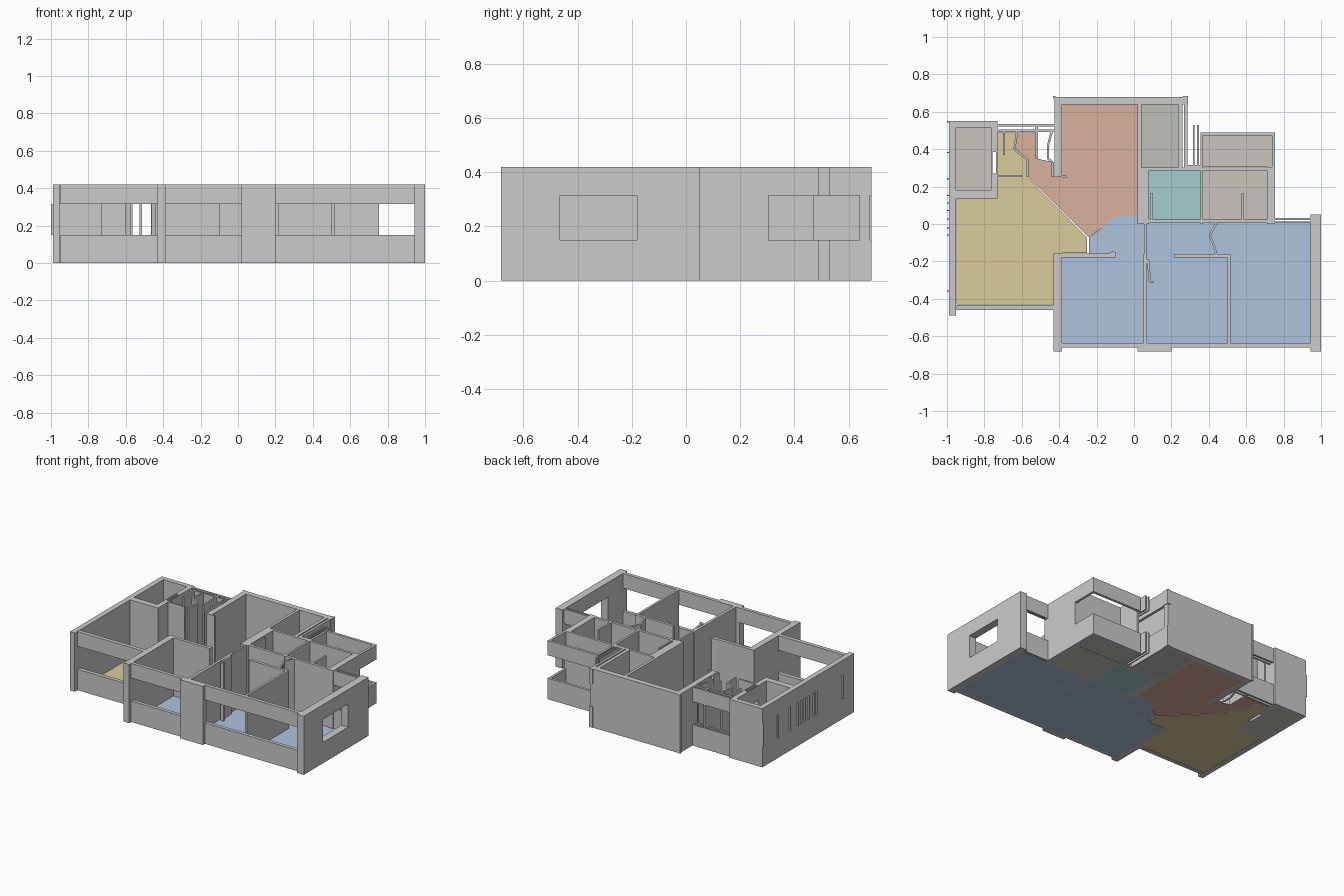
import bpy, bmesh
from mathutils import Vector, Matrix

if "Cube" in bpy.data.objects:
    bpy.data.objects.remove(bpy.data.objects["Cube"])

H, SILL, HEAD = 0.42, 0.15, 0.315


def finish(name, bm):
    bmesh.ops.recalc_face_normals(bm, faces=bm.faces)
    me = bpy.data.meshes.new(name)
    bm.to_mesh(me)
    bm.free()
    ob = bpy.data.objects.new(name, me)
    bpy.context.collection.objects.link(ob)
    return ob


def add_box(bm, x0, x1, y0, y1, z0, z1):
    m = Matrix.Translation(((x0 + x1) / 2, (y0 + y1) / 2, (z0 + z1) / 2)) @ \
        Matrix.Diagonal((x1 - x0, y1 - y0, z1 - z0, 1))
    bmesh.ops.create_cube(bm, size=1, matrix=m)


def wall(name, x0, x1, y0, y1, z0=0, z1=H):
    bm = bmesh.new()
    add_box(bm, x0, x1, y0, y1, z0, z1)
    return finish(name, bm)


def window_wall(name, x0, x1, y0, y1):
    # parapet below and lintel above one open strip
    bm = bmesh.new()
    add_box(bm, x0, x1, y0, y1, 0, SILL)
    add_box(bm, x0, x1, y0, y1, HEAD, H)
    return finish(name, bm)


def prism(bm, pts, z0, z1):
    f = bm.faces.new([bm.verts.new((x, y, z0)) for x, y in pts])
    r = bmesh.ops.extrude_face_region(bm, geom=[f])
    vs = [v for v in r["geom"] if isinstance(v, bmesh.types.BMVert)]
    bmesh.ops.translate(bm, vec=(0, 0, z1 - z0), verts=vs)


def thin_wall(name, pts, t=0.012):
    # thin partition following a bent line
    bm = bmesh.new()
    for a, b in zip(pts, pts[1:]):
        a, b = Vector(a), Vector(b)
        d = (b - a).normalized()
        n = Vector((-d.y, d.x)) * t / 2
        prism(bm, [a - n, b - n, b + n, a + n], 0, H)
    return finish(name, bm)


def floor(name, color, pts):
    bm = bmesh.new()
    prism(bm, pts, 0, 0.004)
    ob = finish(name, bm)
    mat = bpy.data.materials.get(color[0]) or bpy.data.materials.new(color[0])
    mat.diffuse_color = (*color[1], 1)
    mat.use_nodes = True
    mat.node_tree.nodes["Principled BSDF"].inputs["Base Color"].default_value = mat.diffuse_color
    ob.data.materials.append(mat)


def rect(x0, x1, y0, y1):
    return [(x0, y0), (x1, y0), (x1, y1), (x0, y1)]


# floors
BLUE = ("blue", (0.42, 0.55, 0.73))
YELLOW = ("yellow", (0.70, 0.60, 0.33))
RED = ("red", (0.70, 0.44, 0.34))
TEAL = ("teal", (0.35, 0.62, 0.62))
BEIGE = ("beige", (0.60, 0.56, 0.51))
SAGE = ("sage", (0.51, 0.53, 0.48))
floor("bedroom_floor", BLUE, [
    (-0.385, -0.635), (0.945, -0.635), (0.945, 0.01), (0.02, 0.01), (0.02, 0.045),
    (-0.10, 0.045), (-0.17, -0.02), (-0.24, -0.07), (-0.24, -0.16), (-0.385, -0.16)])
floor("living_floor", YELLOW, [
    (-0.95, -0.43), (-0.4, -0.43), (-0.4, -0.155), (-0.25, -0.155), (-0.25, -0.075),
    (-0.57, 0.25), (-0.57, 0.345), (-0.64, 0.40), (-0.625, 0.49), (-0.73, 0.49),
    (-0.73, 0.14), (-0.95, 0.14)])
floor("dining_floor", RED, [
    (-0.385, 0.64), (0.02, 0.64), (0.02, 0.045), (-0.10, 0.045), (-0.17, -0.02),
    (-0.245, -0.07), (-0.565, 0.25), (-0.565, 0.345), (-0.635, 0.40), (-0.62, 0.49),
    (-0.52, 0.49), (-0.52, 0.35), (-0.43, 0.33), (-0.43, 0.25), (-0.385, 0.25)])
floor("bathroom_floor", TEAL, rect(0.08, 0.355, 0.025, 0.285))
floor("kitchen_floor", SAGE, rect(0.04, 0.235, 0.30, 0.64))
floor("utility_floor", BEIGE, rect(0.37, 0.71, 0.025, 0.285))
floor("balcony_floor", BEIGE, rect(0.37, 0.74, 0.305, 0.475))
floor("corner_room_floor", BEIGE, rect(-0.955, -0.765, 0.18, 0.515))

# outer walls, front
window_wall("front_left_window_wall", -0.95, -0.43, -0.46, -0.432)
window_wall("front_middle_window_wall", -0.385, 0.02, -0.66, -0.635)
window_wall("front_right_window_wall", 0.20, 0.945, -0.66, -0.635)
wall("front_pier", 0.02, 0.20, -0.683, -0.635)
wall("front_step_wall", -0.43, -0.385, -0.683, -0.155)

# outer walls, right
wall("right_wall_front", 0.945, 1.0, -0.683, -0.465)
window_wall("right_window_wall", 0.945, 1.0, -0.465, -0.18)
wall("right_wall_back", 0.945, 1.0, -0.18, 0.05)
window_wall("back_right_window_outer", 0.755, 0.945, 0.022, 0.032)
window_wall("back_right_window_inner", 0.755, 0.945, 0.005, 0.014)
wall("utility_right_wall", 0.71, 0.755, 0.0, 0.305)

# balcony with open strip on its outer sides
window_wall("balcony_right_parapet", 0.738, 0.755, 0.305, 0.49)
window_wall("balcony_back_parapet", 0.355, 0.738, 0.472, 0.49)
wall("balcony_left_wall", 0.355, 0.37, 0.0, 0.472)
wall("bathroom_back_wall", 0.04, 0.71, 0.285, 0.303)

# kitchen side and service shaft
wall("kitchen_right_wall", 0.235, 0.26, 0.303, 0.64)
window_wall("shaft_window_wall", 0.268, 0.285, 0.303, 0.64)
for i, x in enumerate((0.315, 0.338)):
    window_wall(f"shaft_rail_{i}", x, x + 0.009, 0.31, 0.53)
window_wall("shaft_front_rail", 0.285, 0.355, 0.303, 0.315)

# outer walls, back and left
wall("back_wall", -0.425, 0.285, 0.64, 0.68)
wall("back_left_wall", -0.425, -0.385, 0.25, 0.64)
wall("back_corner_strip_left", -0.433, -0.42, 0.672, 0.685)
window_wall("back_corner_strip_right", 0.262, 0.29, 0.64, 0.685)
window_wall("entry_window_outer", -0.73, -0.425, 0.522, 0.534)
window_wall("entry_window_inner", -0.73, -0.425, 0.493, 0.504)
wall("left_wall", -0.99, -0.952, -0.49, 0.55)

# strips along the left wall
for i, y in enumerate((0.55, 0.385, 0.245, 0.155, 0.115, 0.075, 0.03, -0.02, -0.055, -0.355)):
    wall(f"left_strip_{i}", -1.0, -0.99, y - 0.006, y, SILL, HEAD)

# corner room
wall("corner_room_back_wall", -0.952, -0.73, 0.515, 0.55)
wall("corner_room_front_wall", -0.952, -0.73, 0.137, 0.182)
wall("corner_room_right_wall_front", -0.765, -0.73, 0.182, 0.27)
wall("corner_room_right_wall_back", -0.765, -0.73, 0.385, 0.515)
for i, x in enumerate((-0.765, -0.738)):
    window_wall(f"corner_room_window_{i}", x, x + 0.008, 0.27, 0.385)

# inner walls
wall("bathroom_left_wall", 0.02, 0.08, 0.0, 0.285)
wall("kitchen_left_wall", 0.02, 0.04, 0.285, 0.64)
wall("corridor_back_wall", 0.08, 0.71, 0.005, 0.025)
wall("bedroom_back_wall_left", -0.385, -0.10, -0.18, -0.157)
wall("bedroom_back_wall_right", 0.215, 0.515, -0.18, -0.16)
wall("bedroom_divider_left", 0.05, 0.07, -0.635, -0.16)
wall("bedroom_divider_right", 0.50, 0.516, -0.635, -0.18)

# thin partitions and door leaves
for name, pts in {
    "corridor_partition": [(0.06, -0.16), (0.06, 0.0)],
    "bedroom_door": [(0.075, -0.19), (0.085, -0.31), (0.105, -0.31)],
    "right_bedroom_door": [(0.44, 0.005), (0.405, -0.06), (0.425, -0.11), (0.44, -0.16)],
    "bathroom_partition": [(0.095, 0.025), (0.095, 0.165)],
    "utility_partition": [(0.58, 0.025), (0.58, 0.165)],
    "entry_cross_wall": [(-0.73, 0.257), (-0.60, 0.257)],
    "entry_closet_wall": [(-0.695, 0.37), (-0.695, 0.493)],
    "entry_bent_wall": [(-0.625, 0.493), (-0.64, 0.40), (-0.57, 0.345), (-0.57, 0.25)],
    "entry_door_wall": [(-0.52, 0.35), (-0.52, 0.534)],
    "entry_side_wall": [(-0.44, 0.493), (-0.46, 0.42), (-0.46, 0.35), (-0.435, 0.33), (-0.435, 0.25)],
    "dining_stub": [(-0.385, 0.254), (-0.36, 0.254)],
    "corridor_stub": [(-0.13, -0.16), (-0.105, -0.15), (-0.105, -0.175)],
}.items():
    thin_wall(name, pts)
